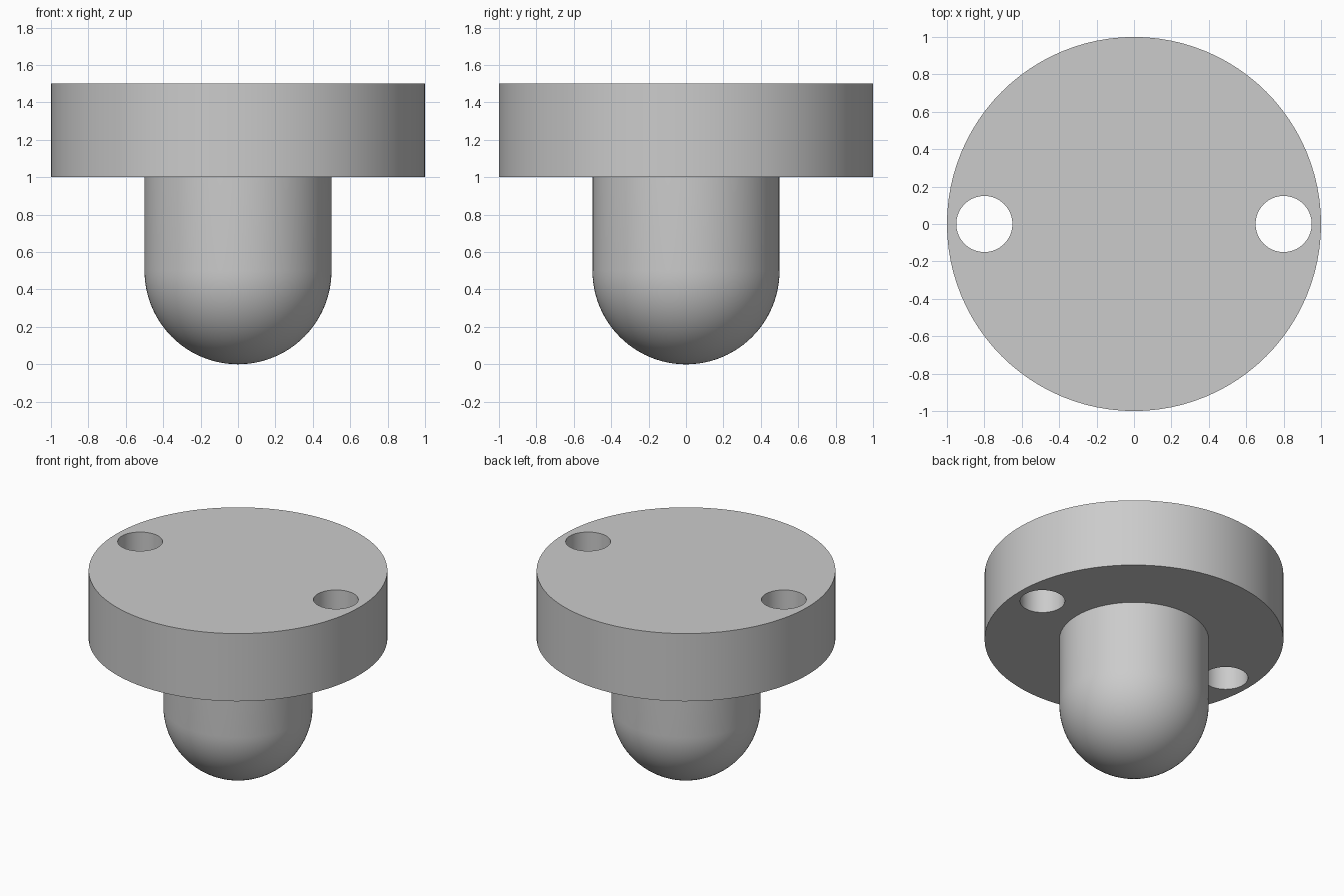
import bpy
import bmesh
from math import sin, cos, pi, radians
from mathutils import Vector

SEGMENTS = 96
ARC_STEPS = 24
PEG_R, FLANGE_R = 0.5, 1.0
FLANGE_Z, TOP_Z = 1.0, 1.5
HOLE_X, HOLE_R = 0.8, 0.15

cube = bpy.data.objects.get("Cube")
if cube:
    bpy.data.objects.remove(cube, do_unlink=True)

# Plain grey material
grey = bpy.data.materials.new("grey")
grey.use_nodes = True
colour = (0.6, 0.6, 0.6, 1)
grey.diffuse_color = colour
grey.node_tree.nodes["Principled BSDF"].inputs["Base Color"].default_value = colour

# Profile: round tip, straight peg, flange underside and rim
angles = [i * pi / 2 / ARC_STEPS for i in range(ARC_STEPS + 1)]
profile = [(PEG_R * sin(a), PEG_R * (1 - cos(a))) for a in angles]
profile += [(PEG_R, FLANGE_Z), (FLANGE_R, FLANGE_Z), (FLANGE_R, TOP_Z)]

# Flanged peg: lathe the profile and close the flat top
bm = bmesh.new()
verts = [bm.verts.new((r, 0, z)) for r, z in profile]
edges = [bm.edges.new(pair) for pair in zip(verts, verts[1:])]
bmesh.ops.spin(bm, geom=verts + edges, cent=Vector(), axis=Vector((0, 0, 1)),
               angle=2 * pi, steps=SEGMENTS)
bmesh.ops.remove_doubles(bm, verts=bm.verts[:], dist=0.0001)
bmesh.ops.holes_fill(bm, edges=[e for e in bm.edges if e.is_boundary], sides=0)
bmesh.ops.recalc_face_normals(bm, faces=bm.faces[:])
mesh = bpy.data.meshes.new("flanged_peg")
bm.to_mesh(mesh)
bm.free()
mesh.materials.append(grey)
peg = bpy.data.objects.new("flanged_peg", mesh)
bpy.context.collection.objects.link(peg)

# Two through holes in the flange
cutters = []
for side in (-1, 1):
    bpy.ops.mesh.primitive_cylinder_add(
        vertices=64, radius=HOLE_R, depth=TOP_Z - FLANGE_Z + 0.2,
        location=(side * HOLE_X, 0, (FLANGE_Z + TOP_Z) / 2))
    cutter = bpy.context.object
    cutter.name = "hole_cutter"
    cutter.hide_render = True
    cutter.data.materials.append(grey)
    cutters.append(cutter)
    cut = peg.modifiers.new("hole", "BOOLEAN")
    cut.operation = "DIFFERENCE"
    cut.solver = "EXACT"
    cut.object = cutter

bpy.ops.object.select_all(action="DESELECT")
peg.select_set(True)
bpy.context.view_layer.objects.active = peg
for name in [m.name for m in peg.modifiers]:
    bpy.ops.object.modifier_apply(modifier=name)
for cutter in cutters:
    bpy.data.objects.remove(cutter, do_unlink=True)

# Smooth curved walls with crisp rims
bpy.ops.object.shade_smooth_by_angle(angle=radians(30))
